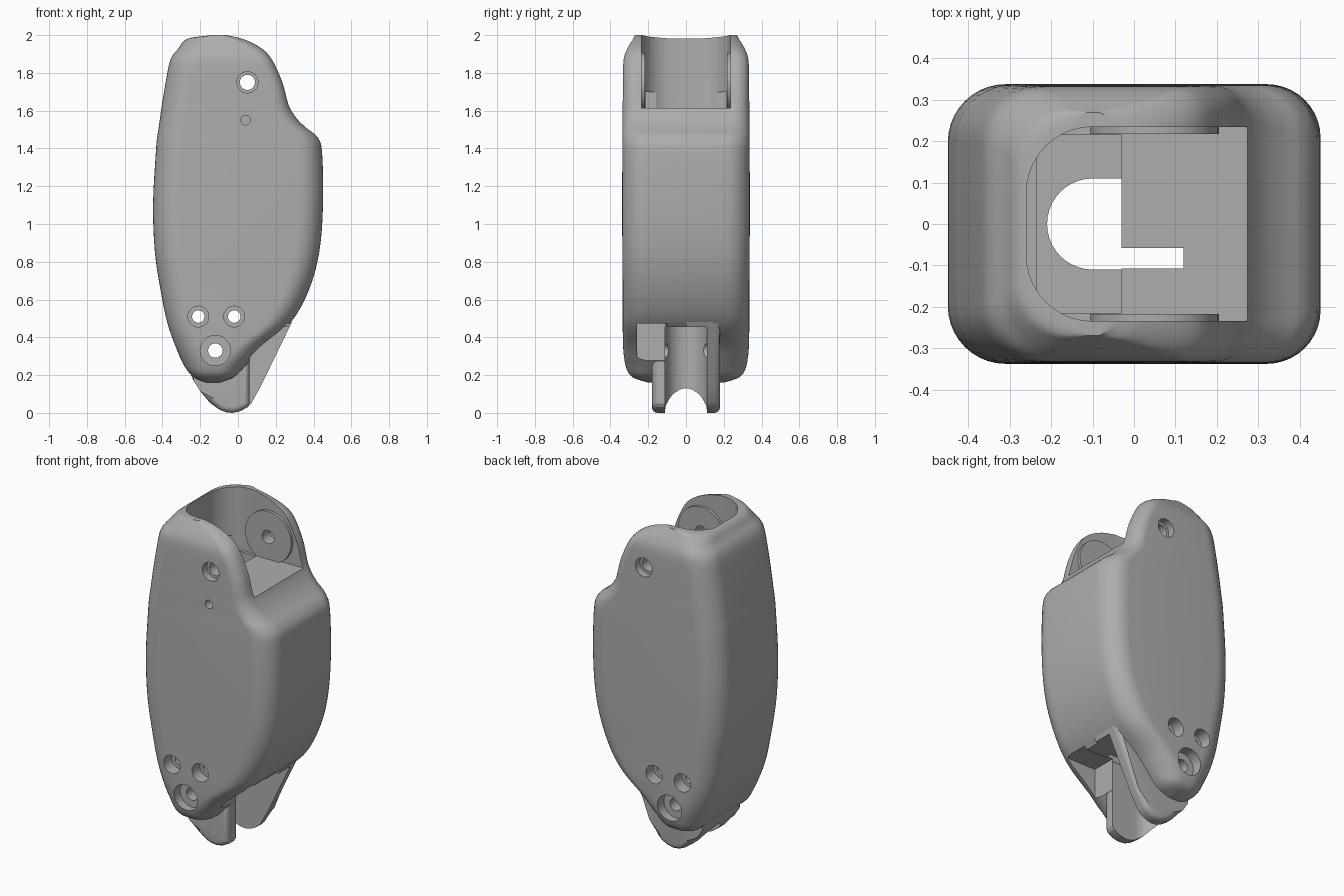
import bpy, bmesh
from math import sin, cos, pi
from mathutils import Vector

if "Cube" in bpy.data.objects:
    bpy.data.objects.remove(bpy.data.objects["Cube"])

grey = bpy.data.materials.new("satin_grey")
grey.use_nodes = True
COLOUR = (0.42, 0.42, 0.42, 1)
grey.diffuse_color = COLOUR
grey.node_tree.nodes["Principled BSDF"].inputs["Base Color"].default_value = COLOUR


def finish(name, bm):
    bmesh.ops.recalc_face_normals(bm, faces=bm.faces)
    mesh = bpy.data.meshes.new(name)
    bm.to_mesh(mesh)
    bm.free()
    mesh.materials.append(grey)
    ob = bpy.data.objects.new(name, mesh)
    bpy.context.collection.objects.link(ob)
    return ob


def prism(name, pts, axis, lo, hi, bevel_at=None, width=0.03):
    """Extrude a 2D outline along y (xz outline) or z (xy outline)."""
    bm = bmesh.new()
    place = (lambda p, t: (p[0], t, p[1])) if axis == "y" else (lambda p, t: (p[0], p[1], t))
    a = [bm.verts.new(place(p, lo)) for p in pts]
    b = [bm.verts.new(place(p, hi)) for p in pts]
    bm.faces.new(a)
    bm.faces.new(b)
    for i in range(len(pts)):
        j = (i + 1) % len(pts)
        bm.faces.new((a[i], a[j], b[j], b[i]))
    if bevel_at is not None:
        edges = [e for e in bm.edges if all(abs(v.co.y - bevel_at) < 1e-5 for v in e.verts)]
        bmesh.ops.bevel(bm, geom=edges, offset=width, segments=4, profile=0.5, affect="EDGES")
    return finish(name, bm)


def arc(cx, cy, r, start, end, n=10):
    steps = [start + (end - start) * i / n for i in range(n + 1)]
    return [(cx + r * cos(t), cy + r * sin(t)) for t in steps]


def disc(name, x, z, r, y0, y1):
    return prism(name, arc(x, z, r, 0, 2 * pi, 40)[:-1], "y", y0, y1)


def box(name, x0, x1, y0, y1, z0, z1):
    return prism(name, [(x0, y0), (x1, y0), (x1, y1), (x0, y1)], "z", z0, z1)


def spline(keys, steps):
    """Catmull-Rom through tuples of any length."""
    rows = []
    ks = [Vector(k) for k in keys]
    ks = [2 * ks[0] - ks[1]] + ks + [2 * ks[-1] - ks[-2]]
    for p, q, r, s in zip(ks, ks[1:], ks[2:], ks[3:]):
        for i in range(steps):
            t = i / steps
            rows.append(0.5 * (2 * q + (r - p) * t + (2 * p - 5 * q + 4 * r - s) * t ** 2
                               + (3 * q - p - 3 * r + s) * t ** 3))
    return rows + [ks[-2]]


# Main body: rounded sections as height, back x, front x, half width
side = [(.16, -.17, -.1, .2), (.19, -.235, -.02, .285), (.25, -.285, .04, .32),
        (.35, -.33, .13, .333), (.48, -.375, .28, .335), (.65, -.41, .375, .335),
        (.85, -.44, .43, .337), (1.1, -.45, .45, .338), (1.38, -.435, .445, .337),
        (1.46, -.428, .42, .336), (1.51, -.42, .36, .336), (1.56, -.413, .31, .336),
        (1.63, -.403, .268, .335), (1.75, -.383, .235, .334), (1.87, -.358, .18, .33),
        (1.93, -.315, .125, .31), (1.98, -.27, .03, .28), (2.0, -.14, -.06, .27)]
bm = bmesh.new()
rings = []
for k in spline(side, 4):
    z, back, front, half = k
    blend = min(max((z - 1.45) / .2, 0), 1)
    rb = min(.14, (front - back) * .4)
    rf = min(.13 - .06 * blend, (front - back) * .4)
    loop = (arc(front - rf, half - rf, rf, 0, pi / 2) + arc(back + rb, half - rb, rb, pi / 2, pi)
            + arc(back + rb, rb - half, rb, pi, 1.5 * pi)
            + arc(front - rf, rf - half, rf, 1.5 * pi, 2 * pi))
    rings.append([bm.verts.new((x, y, z)) for x, y in loop])
n = len(rings[0])
for a, b in zip(rings, rings[1:]):
    for i in range(n):
        bm.faces.new((a[i], a[(i + 1) % n], b[(i + 1) % n], b[i]))
bm.faces.new(rings[0])
bm.faces.new(rings[-1])
body = finish("main_body", bm)

# Lower lip cheeks, the left-hand one reaching further forward
nose = [(-.27, .42), (-.27, .25), (-.235, .17), (-.2, .115), (-.15, .055), (-.1, .018),
        (-.065, .004), (-.03, 0), (.01, .008), (.05, .03)]
cheek_front = prism("front_lip_cheek", nose + [(.062, .05), (.062, .4)], "y", -.18, 0, -.18)
cheek_back = prism("back_lip_cheek", nose + [(.07, .05), (.12, .14), (.285, .48), (.2, .5)],
                   "y", 0, .18, .18)

# Round bosses inside the top pocket
bosses = [disc("front_pivot_boss", .05, 1.75, .155, -.25, -.218),
          disc("back_pivot_boss", .05, 1.75, .155, .218, .25)]

# Cutters
pocket = prism("pocket_cutter", [(.7, -.235), (.7, .235)] + arc(-.1, .075, .16, pi / 2, pi)
               + arc(-.1, -.075, .16, pi, 1.5 * pi), "z", 1.615, 2.3)
well = box("well_cutter", -.235, -.03, -.215, .215, .62, 1.7)
channel = prism("channel_cutter", [(-.03, -.11), (-.03, .11)] + arc(-.1, 0, .11, pi / 2, 1.5 * pi, 20),
                "z", -.2, 1.8)
mouth = box("mouth_cutter", -.1, .6, -.11, .112, -.2, .455)
side_pocket = box("side_pocket_cutter", .063, .6, -.26, -.1, .2, .472)
slot = box("slot_cutter", -.05, .12, -.108, -.058, .3, 1.8)

holes = []
for x, z, inner, outer, depth in [(.05, 1.75, .04, .056, .29), (-.21, .51, .033, .055, .26),
                                  (-.02, .51, .033, .055, .26), (-.12, .33, .038, .08, .27)]:
    holes.append(disc("bore_cutter", x, z, inner, -.6, .6))
    for s in (-1, 1):
        holes.append(disc("counterbore_cutter", x, z, outer, *sorted((s * depth, s * .6))))
pin = disc("pin_hole_cutter", .04, 1.55, .025, -.6, -.26)


def cut(target, cutters):
    bpy.ops.object.select_all(action="DESELECT")
    bpy.context.view_layer.objects.active = target
    target.select_set(True)
    for c in cutters:
        mod = target.modifiers.new("cut", "BOOLEAN")
        mod.operation = "DIFFERENCE"
        mod.solver = "EXACT"
        mod.object = c
        bpy.ops.object.modifier_apply(modifier=mod.name)
    bpy.ops.object.shade_smooth_by_angle(angle=0.5)


passages = [channel, mouth]
cut(body, [pocket, well] + passages + [side_pocket, slot, pin] + holes)
for part in (cheek_front, cheek_back):
    cut(part, passages + holes)
for part in bosses:
    cut(part, holes[:1])

for c in [pocket, well, side_pocket, slot, pin] + passages + holes:
    bpy.data.objects.remove(c)
